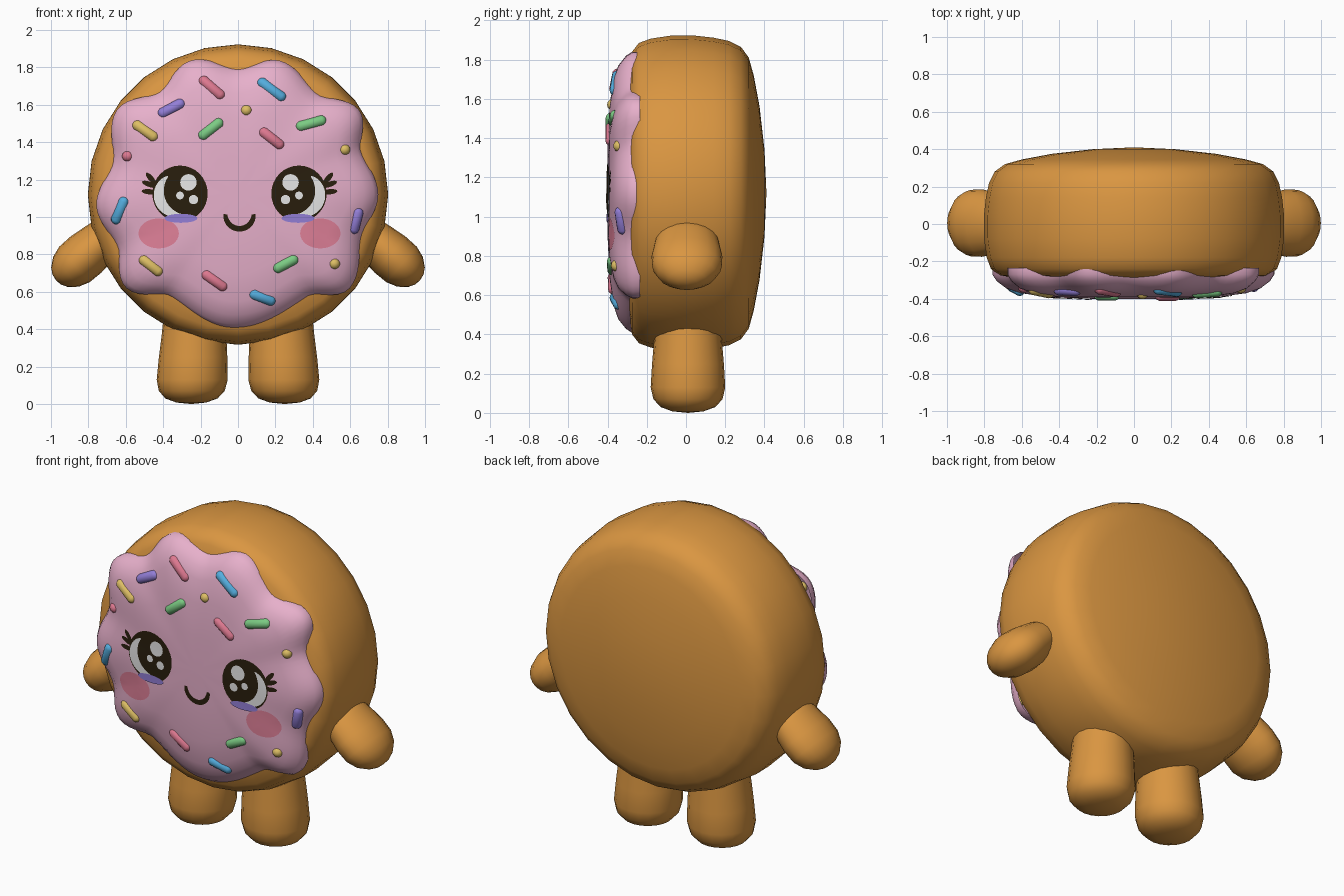
import bpy, bmesh, math
from mathutils import Vector, Matrix

cube = bpy.data.objects.get("Cube")
if cube:
    bpy.data.objects.remove(cube, do_unlink=True)


def material(name, *rgb):
    m = bpy.data.materials.new(name)
    m.use_nodes = True
    m.diffuse_color = (*rgb, 1)
    bsdf = m.node_tree.nodes["Principled BSDF"]
    bsdf.inputs["Base Color"].default_value = (*rgb, 1)
    bsdf.inputs["Roughness"].default_value = 0.6
    return m


DOUGH = material("golden dough", 0.70, 0.305, 0.053)
ICING = material("pink icing", 0.83, 0.45, 0.62)
DARK = material("dark brown", 0.022, 0.013, 0.004)
WHITE = material("white", 0.9, 0.9, 0.9)
BLUSH = material("blush", 0.75, 0.22, 0.32)
PINK = material("sprinkle pink", 0.73, 0.19, 0.28)
BLUE = material("sprinkle blue", 0.09, 0.42, 0.73)
PURPLE = material("sprinkle purple", 0.29, 0.21, 0.68)
GREEN = material("sprinkle green", 0.20, 0.60, 0.23)
YELLOW = material("sprinkle yellow", 0.73, 0.52, 0.13)
CENTRE_Z = 1.12
FACE_X = 0.008


def finish(bm, name, mat, angle=60):
    mesh = bpy.data.meshes.new(name)
    bm.to_mesh(mesh)
    bm.free()
    mesh.materials.append(mat)
    obj = bpy.data.objects.new(name, mesh)
    bpy.context.collection.objects.link(obj)
    bpy.ops.object.select_all(action='DESELECT')
    obj.select_set(True)
    bpy.context.view_layer.objects.active = obj
    bpy.ops.object.shade_smooth_by_angle(angle=math.radians(angle))
    return obj


def loft(name, rings, mat, closed=True, painted=False):
    """Skin a list of point rings; a ring of one point is a pole."""
    bm = bmesh.new()
    rows = [[bm.verts.new(p) for p in ring] for ring in rings]
    for a, b in zip(rows, rows[1:]):
        n = max(len(a), len(b))
        for i in range(n if closed else n - 1):
            j = (i + 1) % n
            corners = [a[i % len(a)], a[j % len(a)], b[j % len(b)], b[i % len(b)]]
            bm.faces.new(list(dict.fromkeys(corners)))
    bm.normal_update()
    if painted:
        for f in bm.faces:
            if f.normal.y > 0:
                f.normal_flip()
    else:
        bmesh.ops.recalc_face_normals(bm, faces=bm.faces)
    return finish(bm, name, mat)


def lathe(name, profile, matrix, mat, n=28):
    """Revolve (height, radius) pairs about local z, then place them."""
    rings = []
    for h, r in profile:
        steps = n if r else 1
        rings.append([matrix @ Vector((r * math.cos(math.tau * i / n),
                                       r * math.sin(math.tau * i / n), h))
                      for i in range(steps)])
    return loft(name, rings, mat)


# Body: thick rounded disc facing front
lathe("body", [(-0.32, 0), (-0.30, 0.6), (-0.275, 0.72), (-0.24, 0.765), (-0.18, 0.787),
               (-0.08, 0.802), (0.04, 0.803), (0.14, 0.792), (0.22, 0.775), (0.28, 0.745),
               (0.32, 0.69), (0.345, 0.6), (0.375, 0.44), (0.40, 0.22), (0.41, 0)],
      Matrix.Translation((0, 0, CENTRE_Z)) @ Matrix.Rotation(-math.pi / 2, 4, 'X'), DOUGH)

# Arms and legs
for side, s in (("left", 1), ("right", -1)):
    along, across = Vector((0.76 * s, 0, -0.65)), Vector((0.65 * s, 0, 0.76))
    frame = Matrix((across, (0, 1.42, 0), along)).transposed().to_4x4()
    frame.translation = (0.738 * s, 0.005, 0.863)
    lathe(side + "_arm", [(-0.14, 0), (-0.1, 0.1), (0, 0.116), (0.1, 0.127), (0.18, 0.125),
                          (0.24, 0.105), (0.285, 0.068), (0.304, 0.035), (0.31, 0)],
          frame, DOUGH, 20)
    lean = Matrix.Translation((0.25 * s, 0.01, 0))
    lean[0][2] = -0.04 * s
    lathe(side + "_leg", [(0, 0), (0.008, 0.08), (0.03, 0.14), (0.07, 0.176), (0.13, 0.19),
                          (0.25, 0.183), (0.38, 0.172), (0.5, 0.165), (0.52, 0)],
          lean, DOUGH, 20)

# Icing: wavy outline from alternating lobes and dips (degrees, radius)
WAVES = [(0, .75), (19, .70), (34.5, .79), (52, .69), (72, .75), (90, .677), (110, .76),
         (127, .695), (145, .79), (166, .695), (185, .76), (203, .705), (219, .78),
         (237, .66), (267, .715), (304, .667), (320, .78), (342, .70), (360, .75)]
DOME = [(0, -0.4), (0.3, -0.4), (0.6, -0.39), (0.8, -0.37), (0.9, -0.345),
        (0.97, -0.305), (1, -0.27), (1, -0.235)]


def rim(angle):
    d = math.degrees(angle) % 360
    for (a, ra), (b, rb) in zip(WAVES, WAVES[1:]):
        if a <= d <= b:
            t = (1 - math.cos(math.pi * (d - a) / (b - a))) / 2
            return ra + (rb - ra) * t
    return WAVES[0][1]


def on_icing(x, z, lift=0.0):
    """Point on the icing front at x, z."""
    f = math.hypot(x, z - CENTRE_Z) / rim(math.atan2(z - CENTRE_Z, x))
    y = DOME[-1][1]
    for (a, ya), (b, yb) in zip(DOME, DOME[1:]):
        if a <= f < b:
            y = ya + (yb - ya) * (f - a) / (b - a)
            break
    return Vector((x, y - lift, z))


turns = [math.tau * i / 144 for i in range(144)]
loft("icing", [[Vector((f * rim(t) * math.cos(t), y, CENTRE_Z + f * rim(t) * math.sin(t)))
                for t in (turns if f else turns[:1])] for f, y in DOME], ICING)


# Painted face pieces hug the icing
def spot(name, mat, s, x, z, rx, rz, tilt=0, lift=0.003):
    c, d = math.cos(math.radians(tilt)), math.sin(math.radians(tilt))
    rings = []
    for k in (0, 0.35, 0.7, 1):
        ring = []
        for i in range(32 if k else 1):
            u, v = k * rx * math.cos(math.tau * i / 32), k * rz * math.sin(math.tau * i / 32)
            ring.append(on_icing(FACE_X + s * (x + u * c - v * d), z + u * d + v * c, lift))
        rings.append(ring)
    loft(name, rings, mat, painted=True)


def arc(name, mat, s, x, z, radius, start, end, width, taper, lift):
    rows = []
    for i in range(25):
        t = i / 24
        a = math.radians(start + (end - start) * t)
        w = width * (max(0.05, math.sin(math.pi * t)) ** taper) / 2
        rows.append([on_icing(FACE_X + s * (x + r * math.cos(a)), z + r * math.sin(a), lift)
                     for r in (radius - w, radius, radius + w)])
    loft(name, rows, mat, closed=False, painted=True)


EX, EZ = 0.318, 1.125
for side, s in (("left", 1), ("right", -1)):
    spot(side + "_cheek", BLUSH, s, 0.432, 0.912, 0.108, 0.08)
    spot(side + "_eye", DARK, s, EX, EZ, 0.148, 0.15, lift=0.004)
    arc(side + "_eye_white", WHITE, s, EX, EZ, 0.113, 55, -95, 0.058, 0.7, 0.006)
    spot(side + "_eye_glow", PURPLE, s, EX - 0.005, EZ - 0.132, 0.088, 0.024, lift=0.007)
    for i, (dx, dz, r) in enumerate([(-0.045, 0.06, 0.044), (0.0, -0.01, 0.021),
                                     (-0.072, -0.032, 0.025)]):
        spot(f"{side}_eye_sparkle_{i + 1}", WHITE, s, EX + dx, EZ + dz, r, r, lift=0.007)
    for i, (dx, dz, tilt) in enumerate([(0.155, 0.08, 50), (0.165, 0.05, 20), (0.165, 0.01, 5)]):
        spot(f"{side}_lash_{i + 1}", DARK, s, EX + dx, EZ + dz, 0.04, 0.014, tilt, 0.005)
arc("smile", DARK, 1, 0, 1.012, 0.075, 178, 362, 0.03, 0.15, 0.004)

# Sprinkles: x, z, length, tilt, colour (zero length makes a bead)
SPRINKLES = [(-.14, 1.69, .17, -40, PINK), (.18, 1.68, .18, -36, BLUE),
             (-.355, 1.58, .16, 28, PURPLE), (-.495, 1.46, .16, -35, YELLOW),
             (-.145, 1.47, .16, 38, GREEN), (.39, 1.50, .17, 15, GREEN),
             (.18, 1.42, .16, -38, PINK), (-.63, 1.035, .16, 67, BLUE),
             (.63, .98, .145, 76, PURPLE), (-.465, .74, .15, -38, YELLOW),
             (-.125, .66, .16, -35, PINK), (.255, .75, .15, 28, GREEN),
             (.13, .57, .15, -20, BLUE), (.045, 1.57, 0, 0, YELLOW),
             (.57, 1.36, 0, 0, YELLOW), (-.59, 1.325, 0, 0, PINK), (.515, .75, 0, 0, YELLOW)]
for i, (x, z, length, tilt, mat) in enumerate(SPRINKLES):
    r = 0.03
    half = max(0, length / 2 - r)
    dx, dz = math.cos(math.radians(tilt)), math.sin(math.radians(tilt))
    reach = half + 0.01
    a = on_icing(x - dx * reach, z - dz * reach)
    b = on_icing(x + dx * reach, z + dz * reach)
    bm = bmesh.new()
    bmesh.ops.create_uvsphere(bm, u_segments=12, v_segments=7, radius=r)
    for v in bm.verts:
        v.co.z += math.copysign(half, v.co.z)
    place = Matrix.Translation((a + b) / 2 + Vector((0, 0.012, 0)))
    bm.transform(place @ (b - a).to_track_quat('Z', 'Y').to_matrix().to_4x4())
    finish(bm, f"sprinkle_{i + 1}", mat)
